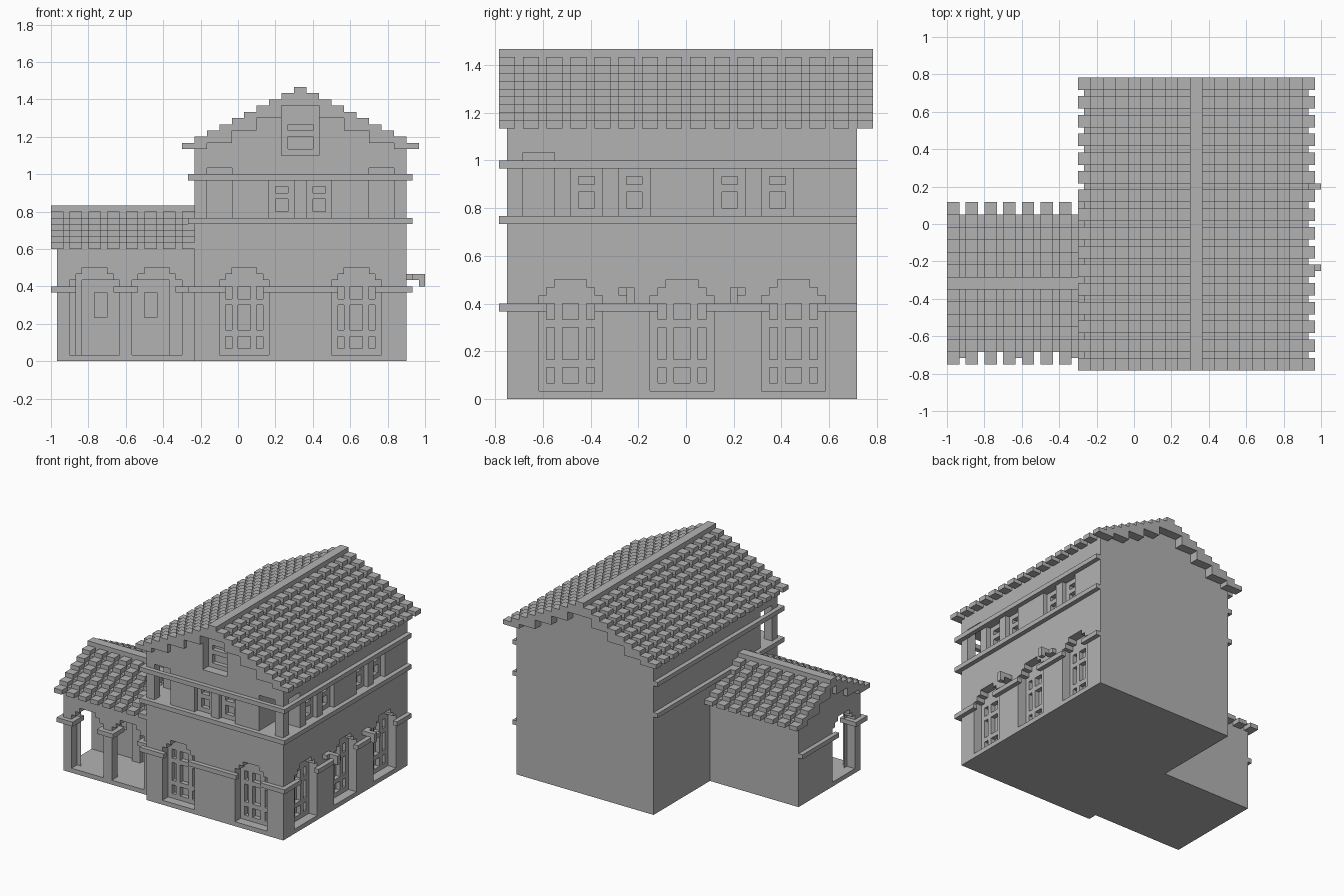
import bpy, bmesh
from mathutils import Vector

U = 1 / 30            # one block
MID_Y = 23.5          # depth offset that centres the model

if "Cube" in bpy.data.objects:
    bpy.data.objects.remove(bpy.data.objects["Cube"])

stone = bpy.data.materials.new("plain_grey")
stone.use_nodes = True
GREY = (0.45, 0.45, 0.45, 1)
stone.diffuse_color = GREY
stone.node_tree.nodes["Principled BSDF"].inputs["Base Color"].default_value = GREY


def prism(bm, outline, lo, hi, axis):
    """Extrude an outline of (side, z) points along x or y, in blocks."""
    def place(t, s, z):
        x, y = (t, s) if axis == "x" else (s, t)
        return Vector((x, y - MID_Y, z)) * U
    near = [bm.verts.new(place(lo, s, z)) for s, z in outline]
    far = [bm.verts.new(place(hi, s, z)) for s, z in outline]
    bm.faces.new(near)
    bm.faces.new(far[::-1])
    for i in range(len(near)):
        j = (i + 1) % len(near)
        bm.faces.new((near[i], far[i], far[j], near[j]))


def make(name, prisms):
    bm = bmesh.new()
    for p in prisms:
        prism(bm, *p)
    bmesh.ops.recalc_face_normals(bm, faces=bm.faces)
    mesh = bpy.data.meshes.new(name)
    bm.to_mesh(mesh)
    bm.free()
    mesh.materials.append(stone)
    obj = bpy.data.objects.new(name, mesh)
    bpy.context.collection.objects.link(obj)
    return obj


def box(x0, x1, y0, y1, z0, z1):
    return ([(x0, z0), (x1, z0), (x1, z1), (x0, z1)], y0, y1, "y")


def side_box(axis, s0, s1, d0, d1, z0, z1):
    """Box given along a wall (s) and through it (d)."""
    return box(s0, s1, d0, d1, z0, z1) if axis == "y" else box(d0, d1, s0, s1, z0, z1)


def carve(obj, *groups):
    """Cut groups of shapes out of an object, one group after another."""
    for group in groups:
        cutter = make("cutter", group)
        cutter.hide_render = True
        mod = obj.modifiers.new("cut", "BOOLEAN")
        mod.operation, mod.solver, mod.object = "DIFFERENCE", "EXACT", cutter
        dg = bpy.context.evaluated_depsgraph_get()
        dg.update()
        mesh = bpy.data.meshes.new_from_object(obj.evaluated_get(dg))
        obj.modifiers.clear()
        obj.data = mesh
        bpy.data.objects.remove(cutter)


def steps(half, z, n):
    pts = []
    for k in range(n):
        pts += [(half - 2 * k, z + k), (half - 2 * k - 2, z + k)]
    return pts


def mirrored(half_outline, centre):
    return ([(centre + r, z) for r, z in half_outline] +
            [(centre - r, z) for r, z in reversed(half_outline)])


def tile_outline(half, z, n, centre):
    under, r, h = [(half, z)], half, z
    while r > 4:
        r -= 4
        under.append((r, h))
        h += 1 if r == half - 4 else 2
        under.append((r, h))
    return mirrored(under[::-1] + steps(half, z + 1, n), centre)


def arch(s):
    """Stepped arch, eight blocks wide, starting at s."""
    return mirrored([(4, 1), (4, 13), (3, 13), (3, 14), (2, 14), (2, 15)], s + 4)


def tall_panes(axis, s, d0, d1):
    return [side_box(axis, s + a, s + b, d0, d1, z0, z1)
            for a, b in ((1, 2), (3, 5), (6, 7))
            for z0, z1 in ((2, 4), (5, 9), (10, 12))]


def small_panes(axis, s, d0, d1):
    return [side_box(axis, s + 1, s + 3, d0, d1, z0, z1) for z0, z1 in ((24, 26), (27, 28))]


FRONT_TALL, RIGHT_TALL = (-3, 15), (5, 19, 33)
FRONT_SMALL, RIGHT_SMALL = (5, 11), (9, 15, 27, 33)

# main house with window recesses, open corners and panes
house = make("main_house", [(mirrored([(17, 0)] + steps(17, 35, 8), 10), 1, 45, "y")])
recesses = [(arch(s), 0, 3, "y") for s in FRONT_TALL]
recesses += [(arch(s), 25, 28, "x") for s in RIGHT_TALL]
recesses += [box(s, s + 4, 0, 2, 23, 29) for s in FRONT_SMALL]
recesses += [box(26, 28, s, s + 4, 23, 29) for s in RIGHT_SMALL]
recesses += [box(21, 28, 0, 7, 23, 31), box(-8, -1, 0, 7, 23, 31)]
recesses += [box(7, 13, 0, 3, 33, 41)]
panes = [box(8, 12, 2, 4, 34, 36), box(8, 12, 2, 4, 37, 38)]
for s in FRONT_TALL:
    panes += tall_panes("y", s, 2, 4)
for s in RIGHT_TALL:
    panes += tall_panes("x", s, 24, 26)
for s in FRONT_SMALL:
    panes += small_panes("y", s, 1, 3)
for s in RIGHT_SMALL:
    panes += small_panes("x", s, 25, 27)
carve(house, recesses, panes)

# posts of the open upper corners
make("corner_posts", [box(x, x + 2, 1, 3, 23, 31) for x in (-7, 25)])

# side wing with an arched porch and two doors
wing = make("side_wing", [(mirrored([(11, 0)] + steps(11, 19, 5), 14), -29, -7, "x")])
carve(wing,
      [box(-27, -6.5, 5, 13, 1, 16)],
      [(arch(s), 2, 6, "y") for s in (-27, -17)] + [(arch(5), -30, -26, "x")],
      [box(s, s + 6, 12, 14, 1, 13) for s in (-25, -17)],
      [box(s, s + 2, 13.5, 15, 7, 11) for s in (-23, -15)])

# roofs: raised tile strips one gap apart, and a ridge
main_tiles = tile_outline(19, 34, 9, 10)
make("main_roof_tiles", [(main_tiles, y, y + 2, "y") for y in range(0, 47, 3)])
make("main_roof_ridge", [box(9, 11, 0, 47, 42, 44)])
wing_tiles = tile_outline(13, 18, 6, 14)
make("wing_roof_tiles", [(wing_tiles, x, x + 2, "x") for x in range(-30, -7, 3)])
make("wing_roof_ridge", [box(-30, -7, 13, 15, 23, 25)])

# continuous ledges around the upper floor
ledges = []
for z in (22, 29):
    ledges += [box(-8, 28, 0, 1, z, z + 1), box(27, 28, 1, 45, z, z + 1),
               box(-8, -7, 1, 45, z, z + 1)]
make("upper_ledges", ledges)

# ledge between the ground floor arches
lower = [box(a, b, 0, 1, 11, 12) for a, b in ((-8, -2), (4, 16), (22, 28))]
lower += [box(27, 28, a, b, 11, 12) for a, b in ((1, 6), (12, 20), (26, 34), (40, 45))]
make("lower_ledge", lower)

# porch capitals and the ledge on the wing's outer wall
make("porch_capitals", [box(a, b, 2, 6, 11, 12) for a, b in ((-30, -26), (-20, -16), (-10, -7))])
make("wing_ledge", [box(-30, -29, 12, 25, 11, 12)])

# hooked wall lamps on the right-hand wall
for i, (arm, foot) in enumerate(((16, 15), (29, 30))):
    make(f"wall_lamp_{i + 1}", [box(27, 30, arm, arm + 1, 13, 14),
                                box(29, 30, arm, arm + 1, 12, 13),
                                box(27, 28, foot, foot + 1, 13, 14)])
